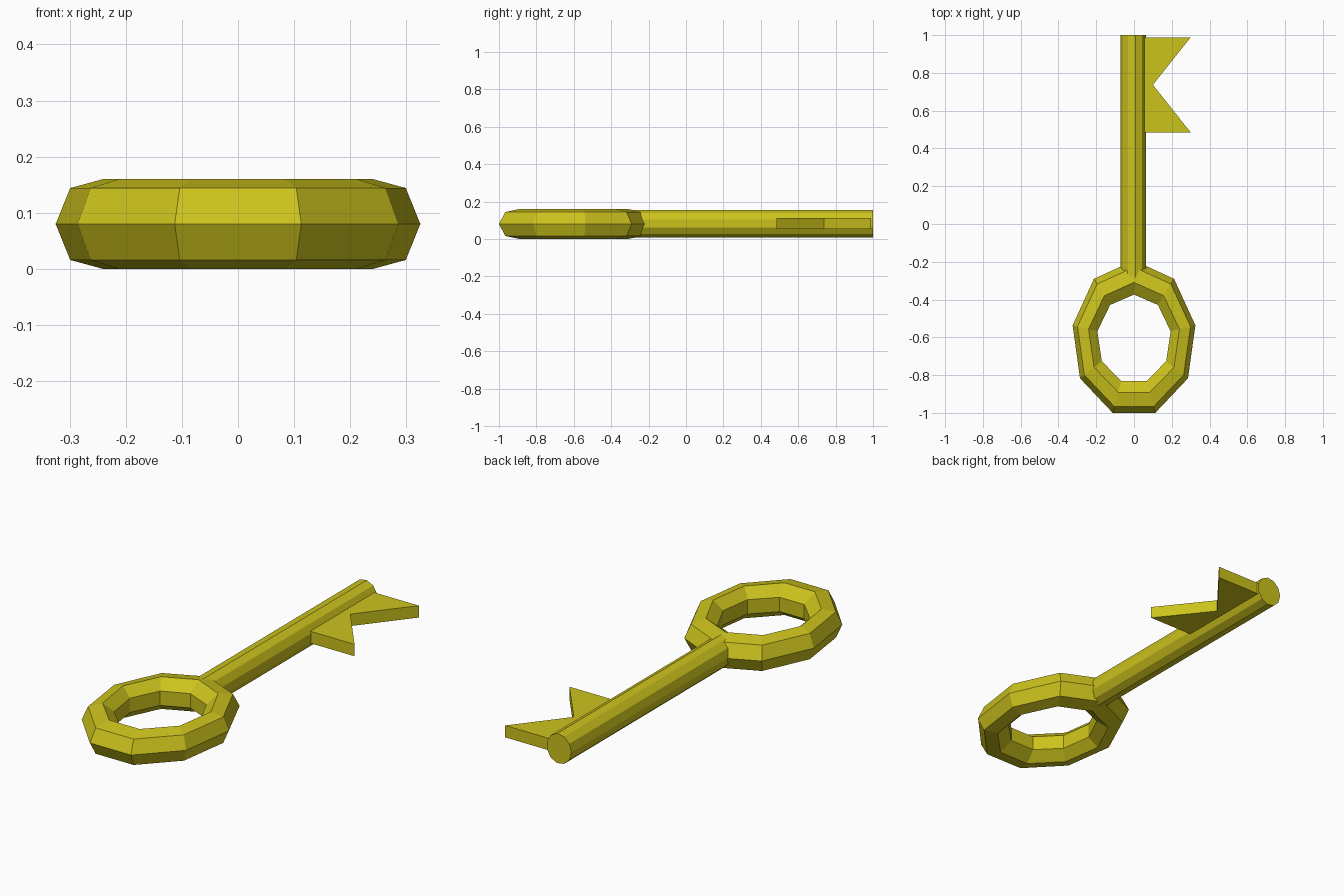
import bpy, bmesh
from math import cos, sin, pi

if "Cube" in bpy.data.objects:
    bpy.data.objects.remove(bpy.data.objects["Cube"])

brass = bpy.data.materials.new("brass")
brass.diffuse_color = (0.6, 0.54, 0.012, 1)
brass.use_nodes = True
brass.node_tree.nodes["Principled BSDF"].inputs["Base Color"].default_value = brass.diffuse_color


def make(name, build):
    bm = bmesh.new()
    build(bm)
    bmesh.ops.recalc_face_normals(bm, faces=bm.faces)
    mesh = bpy.data.meshes.new(name)
    bm.to_mesh(mesh)
    bm.free()
    mesh.materials.append(brass)
    obj = bpy.data.objects.new(name, mesh)
    bpy.context.collection.objects.link(obj)


# oval bow: nine segments around, seven-sided section
def bow(bm):
    n, m = 9, 7
    rings = []
    for i in range(n):
        a = pi / 2 + 2 * pi * i / n
        ring = []
        for j in range(m):
            b = 2 * pi * j / m
            ring.append(bm.verts.new((
                (0.26 + 0.07 * cos(b)) * cos(a),
                -0.609 + (0.321 + 0.095 * cos(b)) * sin(a),
                0.08 + 0.082 * sin(b))))
        rings.append(ring)
    for i in range(n):
        p, q = rings[i], rings[(i + 1) % n]
        for j in range(m):
            k = (j + 1) % m
            bm.faces.new((p[j], q[j], q[k], p[k]))


# extrude a flat outline along a vector
def prism(bm, points, vec):
    face = bm.faces.new([bm.verts.new(p) for p in points])
    ext = bmesh.ops.extrude_face_region(bm, geom=[face], use_keep_orig=True)
    verts = [g for g in ext["geom"] if isinstance(g, bmesh.types.BMVert)]
    bmesh.ops.translate(bm, verts=verts, vec=vec)


# shaft: eleven-sided rod running along y
def shaft(bm):
    n = 11
    pts = [(-0.003 - 0.068 * cos(2 * pi * i / n), -0.29,
            0.082 + 0.074 * sin(2 * pi * i / n)) for i in range(n)]
    prism(bm, pts, (0, 1.29, 0))


# bit: notched plate on the +x side
def bit(bm):
    outline = [(0.03, 0.485), (0.3, 0.485), (0.1, 0.737), (0.3, 0.988), (0.03, 0.988)]
    prism(bm, [(x, y, 0.053) for x, y in outline], (0, 0, 0.059))


make("bow", bow)
make("shaft", shaft)
make("bit", bit)
